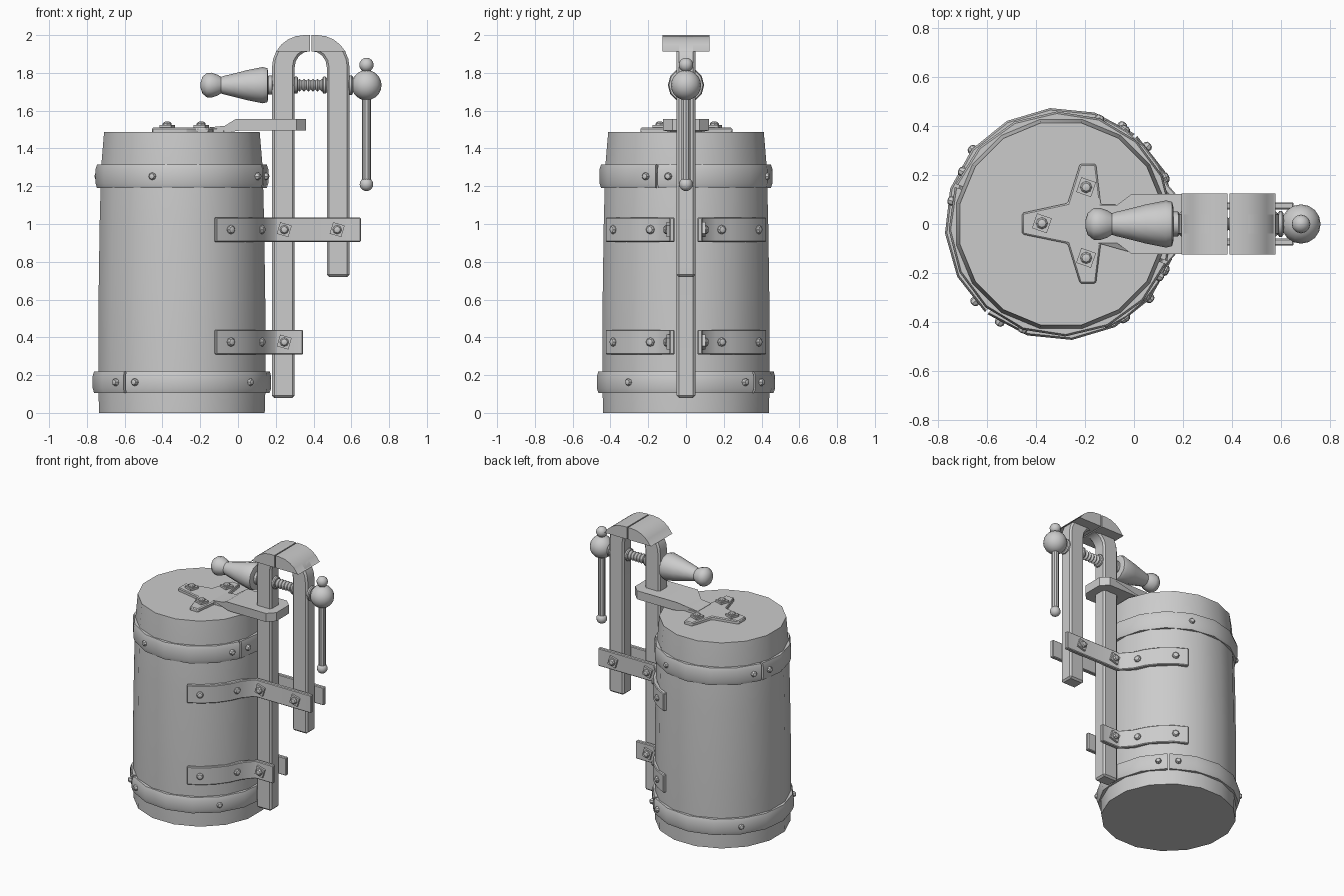
import bpy, bmesh
from math import sin, cos, pi, radians, atan2
from mathutils import Matrix, Vector

if "Cube" in bpy.data.objects:
    bpy.data.objects.remove(bpy.data.objects["Cube"])

CX = -0.297          # drum axis


def finish(name, bm):
    bmesh.ops.recalc_face_normals(bm, faces=bm.faces)
    me = bpy.data.meshes.new(name)
    bm.to_mesh(me)
    bm.free()
    ob = bpy.data.objects.new(name, me)
    bpy.context.collection.objects.link(ob)
    return ob


def prism(name, pts, a, b, plane='xy', bevel=0.0):
    """Extrude a closed 2D outline from a to b across the given plane."""
    bm = bmesh.new()
    put = (lambda p, h: (p[0], p[1], h)) if plane == 'xy' else (lambda p, h: (p[0], h, p[1]))
    lo = [bm.verts.new(put(p, a)) for p in pts]
    hi = [bm.verts.new(put(p, b)) for p in pts]
    bm.faces.new(lo)
    bm.faces.new(hi)
    n = len(pts)
    for i in range(n):
        bm.faces.new((lo[i], lo[(i + 1) % n], hi[(i + 1) % n], hi[i]))
    bmesh.ops.recalc_face_normals(bm, faces=bm.faces)
    if bevel:
        edges = [e for e in bm.edges if e.calc_face_angle(0) > 0.8]
        bmesh.ops.bevel(bm, geom=edges, offset=bevel, segments=1, affect='EDGES')
    return finish(name, bm)


def lathe(name, prof, segs, origin, direction=(0, 0, 1), spin=0.0):
    """Revolve (radius, height) points about an axis and cap both ends."""
    bm = bmesh.new()
    rings = [[bm.verts.new((r * cos(spin + 2 * pi * i / segs), r * sin(spin + 2 * pi * i / segs), h))
              for i in range(segs)] for r, h in prof]
    for p, q in zip(rings, rings[1:]):
        for i in range(segs):
            j = (i + 1) % segs
            bm.faces.new((p[i], p[j], q[j], q[i]))
    bm.faces.new(rings[0])
    bm.faces.new(rings[-1])
    rot = Vector(direction).to_track_quat('Z', 'Y').to_matrix().to_4x4()
    bm.transform(Matrix.Translation(origin) @ rot)
    return finish(name, bm)


def ball(r, h, n=8):
    return [(max(r * sin(pi * i / n), 0.002), h - r * cos(pi * i / n)) for i in range(n + 1)]


def rivet(name, pos, normal, r=0.024):
    lathe(name, [(r, -0.015), (r, 0.006), (r * 0.7, 0.015), (r * 0.25, 0.018)], 8, pos, normal)


def bolt(name, pos, normal, spin):
    lathe(name + "_washer", [(0.045, -0.012), (0.045, 0.012)], 4, pos, normal, spin)
    rivet(name + "_head", Vector(pos) + Vector(normal) * 0.012, normal)


# drum body
lathe("drum", [(0.447, 0), (0.45, 0.1), (0.45, 0.6), (0.444, 1.0), (0.436, 1.3), (0.42, 1.487)],
      16, (CX, 0, 0), spin=pi / 16)


# hoops, each made of two half rings with rivets
def hoop(name, z0, z1, r, gap):
    sec = [(r - 0.04, z0), (r - 0.008, z0), (r, z0 + 0.025), (r, z1 - 0.025), (r - 0.008, z1), (r - 0.04, z1)]
    for half in range(2):
        start = radians(gap + 180 * half + 0.8)
        bm = bmesh.new()
        rings = []
        for i in range(9):
            a = start + radians(178.4) * i / 8
            rings.append([bm.verts.new((CX + p * cos(a), p * sin(a), z)) for p, z in sec])
        for p, q in zip(rings, rings[1:]):
            for i in range(6):
                j = (i + 1) % 6
                bm.faces.new((p[i], p[j], q[j], q[i]))
        bm.faces.new(rings[0])
        bm.faces.new(rings[-1])
        finish(f"{name}_half_{half}", bm)
        for d in (8, 90, 172):
            a = radians(gap + 180 * half + d)
            n = Vector((cos(a), sin(a), 0))
            rivet(name + "_rivet", Vector((CX, 0, (z0 + z1) / 2)) + n * (r - 0.004), n, 0.02)


hoop("lower_hoop", 0.105, 0.22, 0.474, 50)
hoop("upper_hoop", 1.19, 1.315, 0.458, -20)


# side straps: hug the drum, then run straight along the posts
def strap(name, z0, z1, x_end, bolts):
    zc = (z0 + z1) / 2
    angles = [radians(a) for a in (67, 55, 43, 31, 20)]

    def side(r, y):
        return [(CX + r * cos(a), r * sin(a)) for a in angles] + [(0.2, y), (x_end, y)]
    for s in (-1, 1):
        pts = side(0.464, 0.088) + side(0.434, 0.06)[::-1]
        prism(name, [(x, s * y) for x, y in pts], z0, z1, bevel=0.005)
        for a in (56, 24):
            n = Vector((cos(radians(a)), s * sin(radians(a)), 0))
            rivet(name + "_rivet", Vector((CX, 0, zc)) + n * 0.462, n)
        for x in bolts:
            bolt(name + "_bolt", (x, s * 0.09, zc), (0, s, 0), 0.5)


strap("upper_strap", 0.905, 1.035, 0.65, (0.245, 0.525))
strap("lower_strap", 0.31, 0.44, 0.345, (0.245,))

# hooked posts with wide curved caps
for name, m, zb in (("main_post", 1, 0.08), ("short_post", -1, 0.72)):
    def flip(pts):
        return [(0.385 + m * (x - 0.385), z) for x, z in pts]
    arc = [(0.35 - 0.17 * cos(pi * i / 12), 1.83 + 0.17 * sin(pi * i / 12)) for i in range(7)]
    inner = [(0.38 - 0.08 * sin(pi * i / 8), 1.83 + 0.085 * cos(pi * i / 8)) for i in range(5)]
    stem = [(0.18, zb)] + arc + [(0.38, 2.0)] + inner + [(0.30, zb)]
    prism(name, flip([(x, min(z, 1.995)) for x, z in stem]), -0.05, 0.05, 'xz', 0.012)
    cap = [(0.194, 1.912)] + arc[2:] + [(0.381, 2.0), (0.381, 1.912)]
    prism(name + "_cap", flip(cap), -0.125, 0.125, 'xz')

# star plate on the lid
star = [(-0.455, -0.042), (-0.455, 0.045), (-0.27, 0.085), (-0.22, 0.245), (-0.155, 0.245), (-0.135, 0.08),
        (-0.07, 0.08), (-0.07, -0.08), (-0.135, -0.08), (-0.155, -0.242), (-0.22, -0.242), (-0.27, -0.08)]
prism("star_plate", star, 1.48, 1.51, bevel=0.006)
for x, y in ((-0.375, 0.003), (-0.195, 0.15), (-0.195, -0.138)):
    bolt("star_bolt", (x, y, 1.513), (0, 0, 1), 0.45)

# stepped bracket from lid to main post
ob = prism("post_bracket", [(-0.15, 1.485), (-0.04, 1.487), (0.01, 1.495), (0.36, 1.495), (0.36, 1.557),
                            (-0.01, 1.557), (-0.07, 1.52), (-0.15, 1.512)], -0.122, 0.122, 'xz')
bm = bmesh.new()
bm.from_mesh(ob.data)
for v in bm.verts:
    if v.co.x < -0.03:
        v.co.y *= 0.63
ends = [e for e in bm.edges if all(v.co.x > 0.35 for v in e.verts)
        and abs(e.verts[0].co.y - e.verts[1].co.y) < 0.01]
bmesh.ops.bevel(bm, geom=ends, offset=0.05, segments=1, affect='EDGES')
bm.to_mesh(ob.data)
bm.free()

# clamp screw, all turned about x
Z = 1.735
X = (1, 0, 0)
lathe("press_knob", [(0.015, -0.198), (0.045, -0.188), (0.064, -0.165), (0.066, -0.14), (0.056, -0.11), (0.044, -0.09),
                     (0.05, -0.07), (0.062, -0.02), (0.08, 0.05), (0.096, 0.13), (0.09, 0.155), (0.07, 0.16)],
      12, (0, 0, Z), X)
thread = [(0.034 if i % 2 else 0.024, 0.29 + i * 0.0119) for i in range(17)]
lathe("screw_thread", thread, 12, (0, 0, Z), X)
for x0, x1, r in ((0.155, 0.185, 0.05), (0.295, 0.318, 0.045), (0.447, 0.47, 0.045), (0.585, 0.608, 0.052),
                  (0.6, 0.64, 0.035)):
    lathe("screw_collar", [(r * 0.85, x0), (r, x0 + 0.006), (r, x1 - 0.006), (r * 0.85, x1)], 12, (0, 0, Z), X)

# turning handle
lathe("handle_hub", ball(0.08, Z, 10), 16, (0.68, 0, 0))
lathe("handle_bar", [(0.024, 1.2), (0.024, 1.85)], 10, (0.68, 0, 0))
lathe("handle_bottom_knob", ball(0.036, 1.21), 12, (0.68, 0, 0))
lathe("handle_top_knob", ball(0.038, 1.842), 12, (0.68, 0, 0))

# smooth shading with crisp edges
for o in bpy.context.scene.objects:
    o.select_set(True)
    bpy.context.view_layer.objects.active = o
bpy.ops.object.shade_smooth_by_angle(angle=radians(35))
